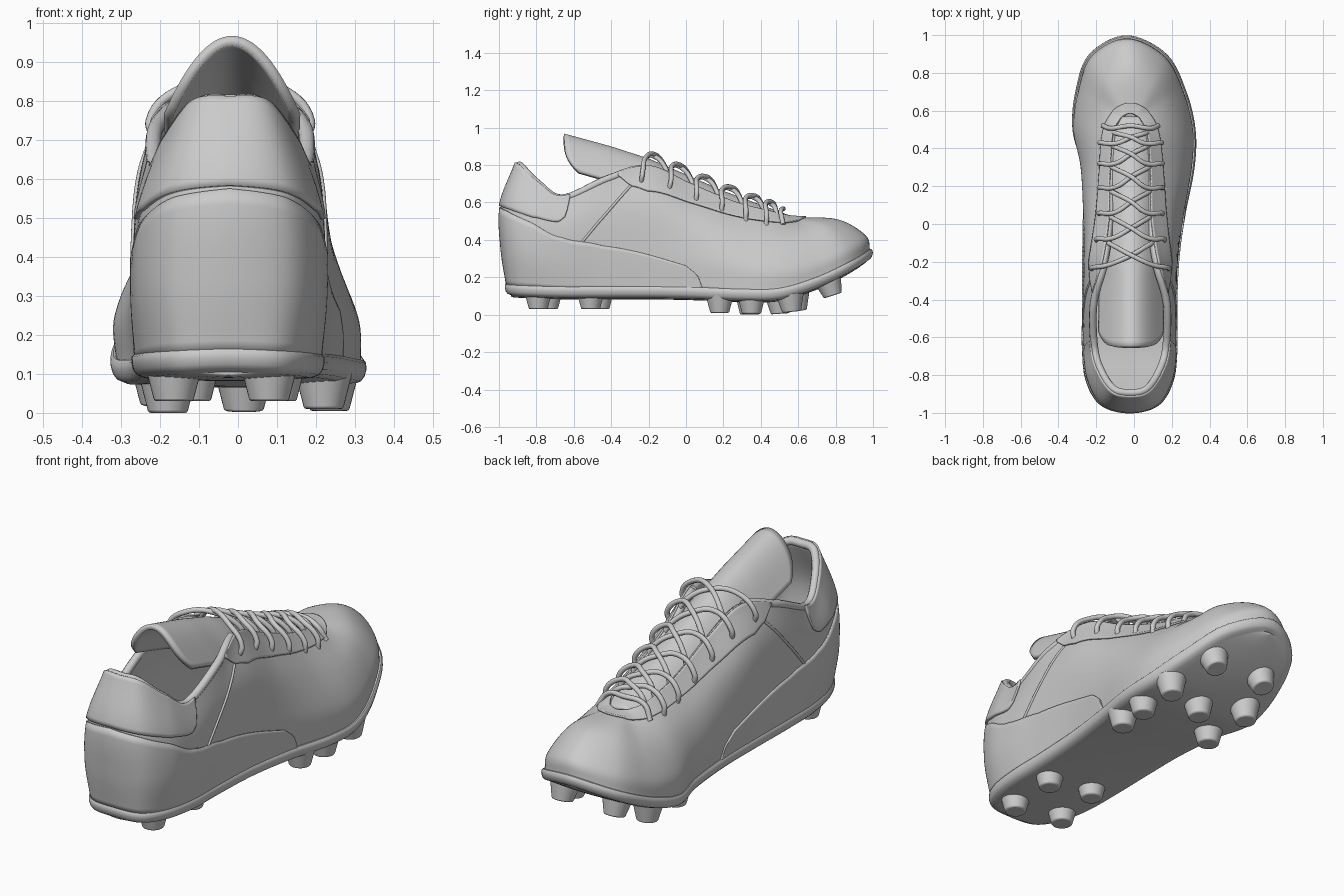
import bpy, math
from mathutils import Vector

if "Cube" in bpy.data.objects:
    bpy.data.objects.remove(bpy.data.objects["Cube"])

# ---- Half rails of the upper, heel -> toe: (half width, y, z)
SOLE = [(0,-.955,.155), (.13,-.93,.15), (.2,-.82,.145), (.23,-.65,.14), (.235,-.45,.14), (.24,-.2,.14),
        (.255,.05,.135), (.285,.3,.125), (.312,.5,.13), (.28,.7,.19), (.195,.89,.28), (0,.985,.34)]
LOW = [(0,-.985,.35), (.15,-.95,.35), (.225,-.83,.33), (.245,-.66,.3), (.245,-.45,.34), (.25,-.2,.35),
       (.265,.05,.32), (.29,.3,.27), (.31,.5,.25), (.27,.69,.29), (.185,.865,.37), (0,.96,.425)]
HIGH = [(0,-.99,.58), (.14,-.95,.57), (.215,-.82,.53), (.24,-.66,.48), (.24,-.44,.55), (.235,-.21,.6),
        (.225,.04,.52), (.23,.29,.43), (.235,.5,.4), (.19,.65,.43), (.12,.75,.485), (0,.81,.51)]
TOP = [(0,-.905,.81), (.09,-.885,.80), (.16,-.79,.71), (.2,-.66,.635), (.205,-.42,.735), (.145,-.2,.795),
       (.11,.02,.7), (.105,.26,.6), (.09,.47,.545), (.055,.55,.525), (.03,.575,.522), (0,.585,.52)]
N = 22


def lerp(x, table):
    """Piecewise linear lookup in (x, value) pairs."""
    for (a, p), (b, q) in zip(table, table[1:]):
        if x <= b:
            return p + (q - p) * max(0, (x - a) / (b - a))
    return table[-1][1]


BEND = [(-1,-.025), (-.3,-.025), (0,0), (.3,.022), (.5,0), (.8,-.025), (1,-.04)]


def full(rail, v):
    pts = []
    for i in range(N):
        x, y, z = rail[i if i <= 11 else N - i]
        pts.append(Vector(((x if i <= 11 else -x) + lerp(y, BEND) * (1 - v) - .02 * v, y, z)))
    return pts


RAILS = [full(r, i / 3) for i, r in enumerate((SOLE, LOW, HIGH, TOP))]


def spline(a, b, c, d, t):
    return .5 * (2*b + (c - a)*t + (2*a - 5*b + 4*c - d)*t*t + (3*b - a - 3*c + d)*t**3)


def surf(u, v):
    """Point on the upper: u runs round from heel, v runs from sole to top line."""
    i, t = math.floor(u), u - math.floor(u)
    p = [spline(*(r[(i + k) % N] for k in (-1, 0, 1, 2)), t) for r in RAILS]
    p = [2*p[0] - p[1]] + p + [2*p[3] - p[2]]
    k = min(2, max(0, int(v * 3)))
    return spline(*p[k:k + 4], v * 3 - k)


def normal(u, v):
    e = .01
    a, b = max(0, v - e), min(1, v + e)
    return (surf(u + e, v) - surf(u - e, v)).cross(surf(u, b) - surf(u, a)).normalized()


def grid(name, fn, nu, nv, closed=False, thick=0, offset=-1):
    cols = nu if closed else nu + 1
    verts = [fn(i / nu, j / nv) for j in range(nv + 1) for i in range(cols)]
    faces = [(j*cols + i, j*cols + (i+1) % cols, (j+1)*cols + (i+1) % cols, (j+1)*cols + i)
             for j in range(nv) for i in range(nu)]
    me = bpy.data.meshes.new(name)
    me.from_pydata(verts, [], faces)
    ob = bpy.data.objects.new(name, me)
    bpy.context.collection.objects.link(ob)
    if thick:
        m = ob.modifiers.new("thickness", 'SOLIDIFY')
        m.thickness, m.offset = thick, offset
    smooth(ob)
    return ob


def smooth(ob):
    bpy.ops.object.select_all(action='DESELECT')
    ob.select_set(True)
    bpy.context.view_layer.objects.active = ob
    bpy.ops.object.shade_smooth_by_angle(angle=math.radians(40))


def tube(name, pts, radius):
    cu = bpy.data.curves.new(name, 'CURVE')
    cu.dimensions, cu.bevel_depth, cu.bevel_resolution = '3D', radius, 3
    cu.use_fill_caps, cu.resolution_u = True, 8
    sp = cu.splines.new('BEZIER')
    sp.bezier_points.add(len(pts) - 1)
    for b, p in zip(sp.bezier_points, pts):
        b.co = p
        b.handle_left_type = b.handle_right_type = 'AUTO'
    ob = bpy.data.objects.new(name, cu)
    bpy.context.collection.objects.link(ob)
    return ob


def panel(name, u0, u1, lo, hi, thick, nu=96, nv=12):
    def fn(s, t):
        u = u0 + (u1 - u0) * s
        h = min(u % N, N - u % N)
        a, b = lerp(h, lo), lerp(h, hi)
        return surf(u, a + (b - a) * t)
    return grid(name, fn, nu, nv, thick=thick, offset=1)


# ---- Upper shell and raised panels
grid("upper", lambda s, t: surf(s * N, t), 176, 24, True, .03)
panel("eyestay", 4.25, N - 4.25, [(4.25,.98), (4.6,.83), (5,.76), (6,.8), (7,.85), (8,.88), (11,.92)],
      [(0,1)], .009, 140)
panel("heel_counter", -6.15, 6.15, [(0,0)],
      [(0,.66), (1,.64), (2,.6), (3,.54), (4,.38), (5,.29), (5.8,.22), (6.05,.14), (6.15,.02)], .007, 140)
panel("padded_collar", -3.2, 3.2, [(0,.67), (1,.66), (2,.65), (2.9,.7), (3.1,.76), (3.2,.97)],
      [(0,1)], .011)
tube("collar_rim", [surf(u, 1) - normal(u, 1) * .012 - Vector((0, 0, .008))
                    for u in (-4.9 + 9.8 * i / 40 for i in range(41))], .02)
for side, sg in (("right", 1), ("left", -1)):
    tube(f"{side}_side_seam", [surf(sg * (3.5 + 1.1*k/6), .45 + .38*k/6) for k in range(7)], .007)


# ---- Outsole: rim profile (out, dz), then rings closing towards the centre line
RIM = [(-.01,.012), (.006,.012), (.013,.004), (.014,-.012), (.009,-.03), (0,-.042), (-.02,-.05)]


def ring(u, out, dz):
    d = surf(u + .02, 0) - surf(u - .02, 0)
    return surf(u, 0) + Vector((d.y, -d.x, 0)).normalized() * out + Vector((0, 0, dz))


def sole_point(s, t):
    k = round(t * 14)
    u = -s * N
    out, dz = RIM[min(k, 6)]
    p = ring(u, out, dz)
    if k > 6:
        p = p.lerp((p + ring(-u, out, dz)) / 2, (k - 6) / 8)
        p.z -= .008 * math.sin((k - 6) / 8 * math.pi / 2)
    return p


grid("outsole", sole_point, 176, 14, True)
grid("insole", lambda s, t: surf(s*N, .1).lerp((surf(s*N, .1) + surf(-s*N, .1)) / 2, t), 176, 6, True)

# ---- Studs: x, y, tip height, tilt
STUDS = [(.08,-.79,.03,0), (-.165,-.735,.03,0), (.10,-.51,.03,0), (-.12,-.46,.03,0),
         (.22,.18,.01,0), (.235,.35,.005,0), (.235,.56,.015,6), (.015,.5,.005,4),
         (-.2,.59,.02,6), (-.18,.34,0,0), (.14,.77,.1,18), (-.15,.77,.1,18)]
for i, (x, y, z, tilt) in enumerate(STUDS):
    bpy.ops.mesh.primitive_cone_add(vertices=32, radius1=.05, radius2=.076, depth=.1,
                                    location=(x, y, z + .05), rotation=(math.radians(tilt), 0, 0))
    ob = bpy.context.object
    ob.name = f"stud_{i + 1}"
    b = ob.modifiers.new("soft_edge", 'BEVEL')
    b.width, b.segments = .006, 2
    smooth(ob)

# ---- Tongue: arched strip under the laces
PEAK = [(-.65,.968), (-.4,.9), (-.2,.835), (0,.75), (.2,.662), (.4,.588), (.57,.525)]
WIDTH = [(-.65,.175), (-.2,.17), (0,.14), (.3,.13), (.57,.1)]
DROP = [(-.65,.2), (-.3,.2), (0,.12), (.3,.08), (.57,.03)]


def tongue_point(s, t):
    s = 2 * s - 1
    y = -.65 + 1.22 * t
    z = lerp(y, PEAK) - lerp(y, DROP) * abs(s) ** 2
    return Vector((lerp(y, WIDTH) * s - .015, y + .08 * abs(s) ** 6 * (1 - t), z))


grid("tongue", tongue_point, 32, 40, thick=.025)

# ---- Laces: criss-cross between eyelets, plus a front bar
EYES = [4.85, 5.5, 6.1, 6.65, 7.2, 7.7, 8.1]
UP = Vector((0, 0, 1))
for k, (u, nxt) in enumerate(zip(EYES, EYES[1:])):
    for side, sg in (("right", 1), ("left", -1)):
        a, b = surf(sg * u, .84), surf(-sg * nxt, .97)
        y = a.y * .5 + b.y * .5
        lift = .036 if sg > 0 else .024
        mid = Vector((-.015, y, lerp(y, PEAK) + lift))
        tube(f"lace_{side}_{k + 1}",
             [a - normal(sg * u, .84) * .01, surf(sg * u, .9) + normal(sg * u, .9) * .028,
              surf(sg * u, 1).lerp(mid, .25) + UP * .03, mid,
              b.lerp(mid, .3) + UP * .018, b - UP * .02], .0125)
u = 8.25
a, b = surf(u, .86), surf(-u, .86)
tube("lace_front_bar", [a, surf(u, .95) + UP * .03, (a + b) / 2 + UP * .085,
                        surf(-u, .95) + UP * .03, b], .0125)
